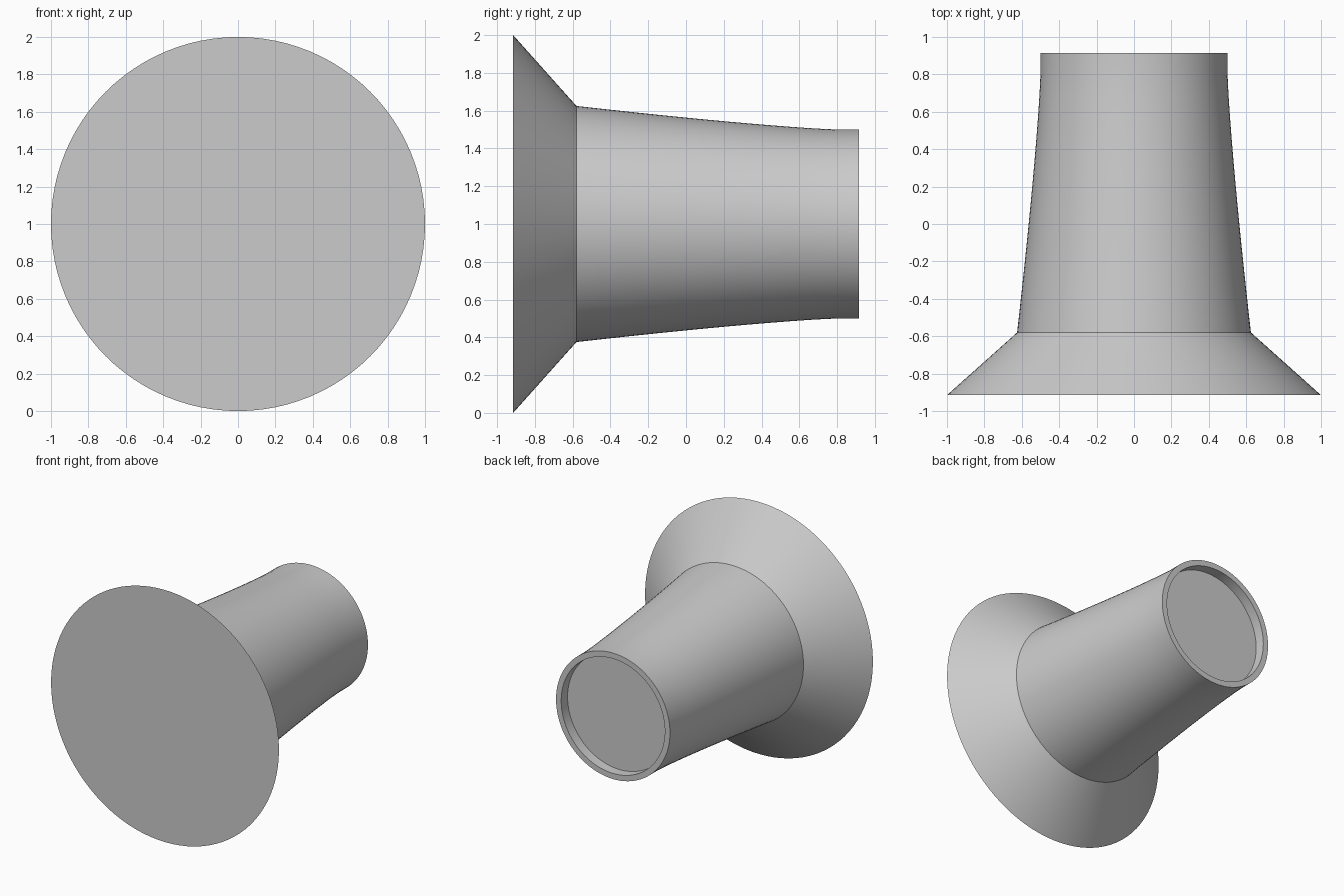
import bpy
import bmesh
import math

SEGMENTS = 96
CENTRE_Z = 1.0

if "Cube" in bpy.data.objects:
    bpy.data.objects.remove(bpy.data.objects["Cube"])

# Plain grey material
grey = bpy.data.materials.new("plain_grey")
grey.use_nodes = True
colour = (0.6, 0.6, 0.6, 1)
grey.diffuse_color = colour
grey.node_tree.nodes["Principled BSDF"].inputs["Base Color"].default_value = colour


def lathe(name, profile):
    """Turn (radius, y) pairs about the y axis, with a flat cap at each end."""
    bm = bmesh.new()
    rings = []
    for radius, y in profile:
        ring = []
        for i in range(SEGMENTS):
            a = math.tau * i / SEGMENTS
            ring.append(bm.verts.new((radius * math.cos(a), y, CENTRE_Z + radius * math.sin(a))))
        rings.append(ring)
    for a, b in zip(rings, rings[1:]):
        for i in range(SEGMENTS):
            j = (i + 1) % SEGMENTS
            bm.faces.new((a[i], a[j], b[j], b[i]))
    bm.faces.new(rings[0])
    bm.faces.new(rings[-1])
    bmesh.ops.recalc_face_normals(bm, faces=bm.faces)
    mesh = bpy.data.meshes.new(name)
    bm.to_mesh(mesh)
    bm.free()
    mesh.materials.append(grey)
    obj = bpy.data.objects.new(name, mesh)
    bpy.context.collection.objects.link(obj)
    return obj


# Flared base, gently curved taper, straight collar and recessed end
flare = [(1.0, -0.915)]
steps = 12
taper = []
for k in range(steps + 1):
    t = 1 - k / steps
    taper.append((0.5 + 0.125 * t ** 1.25, 0.8 - 1.38 * t))
collar = [(0.5, 0.915), (0.455, 0.915), (0.455, 0.835)]
stem = lathe("flared_stem", flare + taper + collar)

# Smooth sides with crisp rims
bpy.ops.object.select_all(action="DESELECT")
stem.select_set(True)
bpy.context.view_layer.objects.active = stem
bpy.ops.object.shade_smooth_by_angle(angle=math.radians(30))
